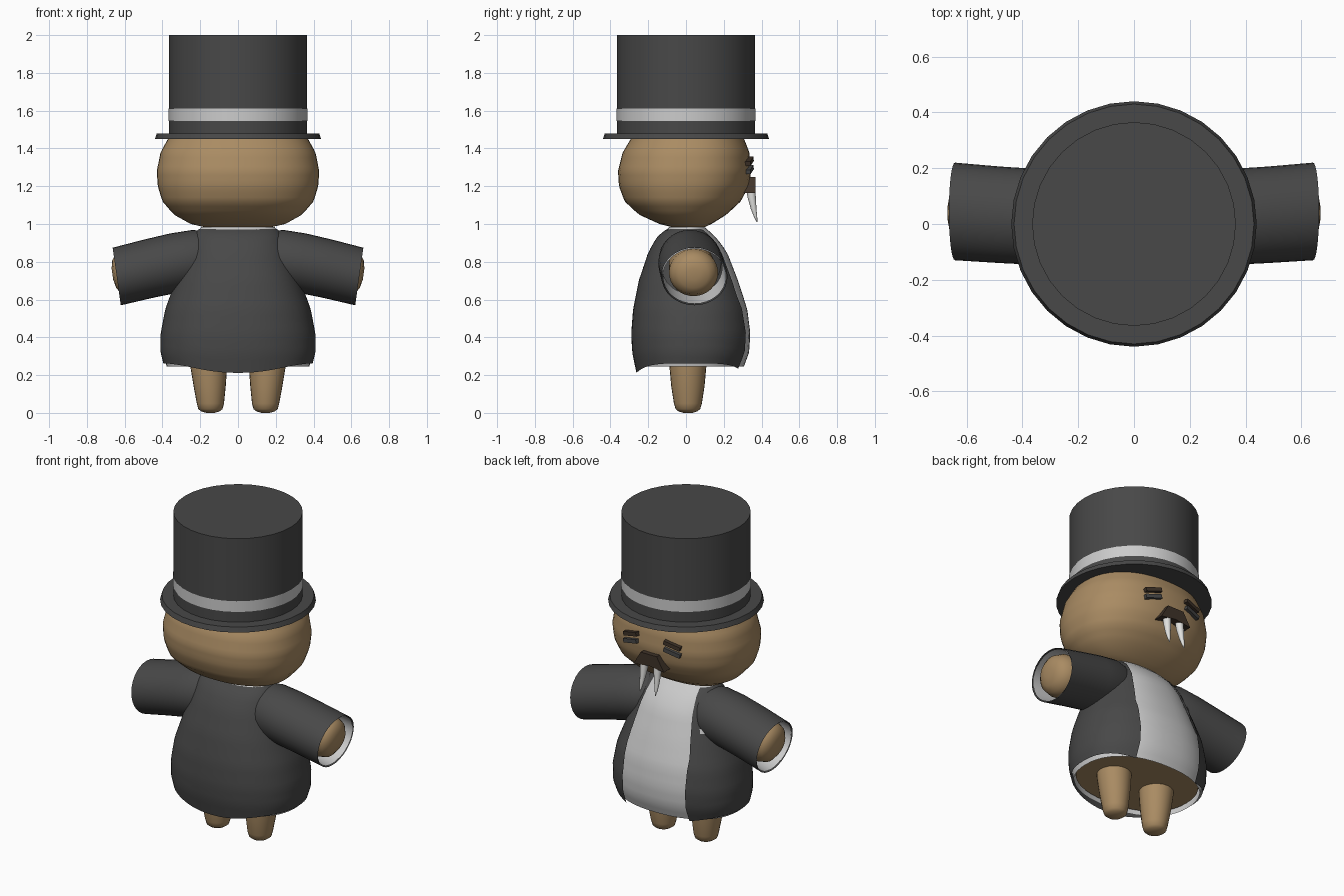
import bpy, bmesh, math
from mathutils import Vector, Matrix

cube = bpy.data.objects.get("Cube")
if cube:
    bpy.data.objects.remove(cube, do_unlink=True)


def material(name, r, g, b):
    m = bpy.data.materials.new(name)
    m.use_nodes = True
    m.diffuse_color = (r, g, b, 1)
    node = next(n for n in m.node_tree.nodes if n.type == 'BSDF_PRINCIPLED')
    node.inputs["Base Color"].default_value = (r, g, b, 1)
    node.inputs["Roughness"].default_value = 0.8
    return m


DARK = material("charcoal cloth", 0.065, 0.065, 0.065)
LIGHT = material("pale grey cloth", 0.6, 0.6, 0.6)
FUR = material("tan fur", 0.40, 0.26, 0.125)
BROWN = material("dark brown hair", 0.05, 0.033, 0.022)
IVORY = material("ivory", 0.75, 0.75, 0.73)


def finish(name, bm, mat, angle=40):
    bmesh.ops.recalc_face_normals(bm, faces=bm.faces[:])
    mesh = bpy.data.meshes.new(name)
    bm.to_mesh(mesh)
    bm.free()
    mesh.materials.append(mat)
    ob = bpy.data.objects.new(name, mesh)
    bpy.context.collection.objects.link(ob)
    bpy.ops.object.select_all(action='DESELECT')
    ob.select_set(True)
    bpy.context.view_layer.objects.active = ob
    bpy.ops.object.shade_smooth_by_angle(angle=math.radians(angle))
    return ob


def skin(name, rows, mat, closed=True, start=False, end=False):
    """Join rows of points into one surface, with optional end caps."""
    bm = bmesh.new()
    grid = [[bm.verts.new(p) for p in row] for row in rows]
    n = len(grid[0])
    for a, b in zip(grid, grid[1:]):
        for i in range(n if closed else n - 1):
            j = (i + 1) % n
            bm.faces.new((a[i], a[j], b[j], b[i]))
    if start:
        bm.faces.new(grid[0])
    if end:
        bm.faces.new(grid[-1])
    return finish(name, bm, mat)


def ring(cx, cy, cz, rx, ry, n=32):
    turn = [2 * math.pi * i / n for i in range(n)]
    return [(cx + rx * math.sin(t), cy + ry * math.cos(t), cz) for t in turn]


def section(profile, t, z, scale=1.0, power=0.88):
    """Point on a rounded body; profile rows are height, half width, back, front."""
    z0 = min(max(z, profile[0][0]), profile[-1][0])
    for lo, hi in zip(profile, profile[1:]):
        if z0 <= hi[0]:
            break
    f = (z0 - lo[0]) / (hi[0] - lo[0])
    w, back, front = (lo[k] + (hi[k] - lo[k]) * f for k in (1, 2, 3))
    s, c = math.sin(t), math.cos(t)
    x = math.copysign(abs(s) ** power, s) * w * scale
    y = math.copysign(abs(c) ** power, c) * (front - back) / 2 * scale
    return (x, (front + back) / 2 + y, z)


def loft(name, profile, zs, mat, scale=1.0, n=48, **caps):
    rows = [[section(profile, 2 * math.pi * i / n, z, scale) for i in range(n)] for z in zs]
    return skin(name, rows, mat, **caps)


def steps(a, b, n):
    return [a + (b - a) * i / n for i in range(n + 1)]


TORSO = [(0.2, .38, -.26, .30), (0.32, .41, -.285, .345), (0.42, .41, -.29, .352),
         (0.55, .385, -.28, .335), (0.7, .33, -.25, .285), (0.85, .275, -.20, .225),
         (0.93, .245, -.155, .165), (0.985, .2, -.09, .10), (1.0, .15, -.04, .05)]
HEAD = [(0.97, .07, -.01, .06), (0.98, .16, -.06, .09), (1.0, .25, -.14, .135),
        (1.05, .34, -.25, .215), (1.12, .40, -.325, .29), (1.2, .425, -.355, .332),
        (1.28, .43, -.36, .345), (1.38, .41, -.335, .335), (1.47, .36, -.28, .30)]

# Torso, shirt and head
loft("torso", TORSO, steps(0.27, 0.97, 18), FUR, 0.92, start=True, end=True)
loft("shirt", TORSO, steps(0.245, 0.985, 20), LIGHT, 0.965)
loft("head", HEAD, [0.97, 0.98, 0.99] + steps(1.0, 1.47, 20), FUR, start=True, end=True)

# Jacket: open at the front, with a wavy hem
rows = []
for f in steps(0, 1, 24):
    row = []
    for u in steps(0, 1, 56):
        z = 0.22 + 0.78 * f
        half = 0.215 - 0.065 * max(0, f - 0.5) * 2
        width = section(TORSO, math.pi / 2, z)[0]
        t0 = math.asin(min(half / width, 0.95) ** (1 / 0.88))
        t = t0 + (2 * math.pi - 2 * t0) * u
        hem = 0.262 - 0.05 * math.cos(t) ** 4
        row.append(section(TORSO, t, hem + (1.0 - hem) * f))
    rows.append(row)
skin("jacket", rows, DARK, closed=False)

# Pocket handkerchief lying on the jacket
rows = [[section(TORSO, t, z + 0.03 * (t + 1.1), 1.015) for t in steps(-1.12, -0.80, 4)]
        for z in (0.745, 0.77)]
skin("pocket_square", rows, LIGHT, closed=False)

# Hat: brim, crown and band
skin("hat_brim", [ring(0, 0, 1.45, .44, .44), ring(0, 0, 1.48, .43, .43)],
     DARK, start=True, end=True)
skin("hat_crown", [ring(0, 0, 1.47, .365, .365), ring(0, 0, 2.0, .365, .365)],
     DARK, start=True, end=True)
skin("hat_band", [ring(0, 0, 1.545, .368, .368), ring(0, 0, 1.612, .368, .368)], LIGHT)


def arm_ring(side, x, y, z, ry, rz, n=32):
    """Ring across an arm, its top leaning outward."""
    turn = [2 * math.pi * i / n for i in range(n)]
    return [(side * (x + 0.14 * rz * math.sin(t)), y + ry * math.cos(t),
             z + 0.99 * rz * math.sin(t)) for t in turn]


SLEEVE = [(.12, .02, .83, .13, .13), (.22, .022, .815, .165, .155), (.34, .025, .793, .172, .158),
          (.48, .033, .762, .173, .156), (.642, .045, .722, .175, .154)]
LINING = [(.45, .033, .768, .158, .142), (.638, .045, .723, .168, .147)]
ARM = [(.15, .02, .82, .11, .11), (.48, .035, .76, .125, .12), (.58, .04, .742, .13, .125),
       (.63, .04, .735, .112, .108), (.655, .04, .735, .08, .075), (.665, .04, .735, .035, .03)]
LEG = [(.157, .1, .1, .34), (.155, .098, .098, .25), (.15, .085, .088, .14), (.146, .072, .074, .05),
       (.146, .064, .065, .02), (.146, .048, .05, .008), (.146, .022, .024, .0)]
TUSK = [(.045, .342, 1.19, .024), (.047, .348, 1.14, .022), (.05, .358, 1.08, .015),
        (.052, .368, 1.04, .009), (.053, .376, 1.01, .002)]

for side, label in ((1, "left"), (-1, "right")):
    # Limbs
    skin(label + "_sleeve", [arm_ring(side, *r) for r in SLEEVE], DARK)
    skin(label + "_sleeve_lining", [arm_ring(side, *r) for r in LINING], LIGHT)
    skin(label + "_arm", [arm_ring(side, *r) for r in ARM], FUR, end=True)
    skin(label + "_leg", [ring(side * x, .01, z, rx, ry, 24) for x, rx, ry, z in LEG],
         FUR, end=True)
    skin(label + "_tusk", [ring(side * x, y, z, r, r, 12) for x, y, z, r in TUSK],
         IVORY, end=True)
    # Eyebrow and closed eye, drooping outward
    for part, z, mat in (("eyebrow", 1.332, BROWN), ("eye", 1.288, DARK)):
        bm = bmesh.new()
        place = (Matrix.Translation((side * 0.14, 0.325, z))
                 @ Matrix.Rotation(side * math.radians(-10), 4, 'Z')
                 @ Matrix.Rotation(side * math.radians(14), 4, 'Y')
                 @ Matrix.Diagonal((0.105, 0.05, 0.024, 1)))
        bmesh.ops.create_cube(bm, size=1, matrix=place)
        finish(label + "_" + part, bm, mat)

# Moustache: a block that widens downward
outline = [(-.105, 1.165), (-.055, 1.25), (.055, 1.25), (.105, 1.165), (0, 1.18)]
skin("moustache", [[(x, y, z) for x, z in outline] for y in (.29, .368)],
     BROWN, start=True, end=True)
